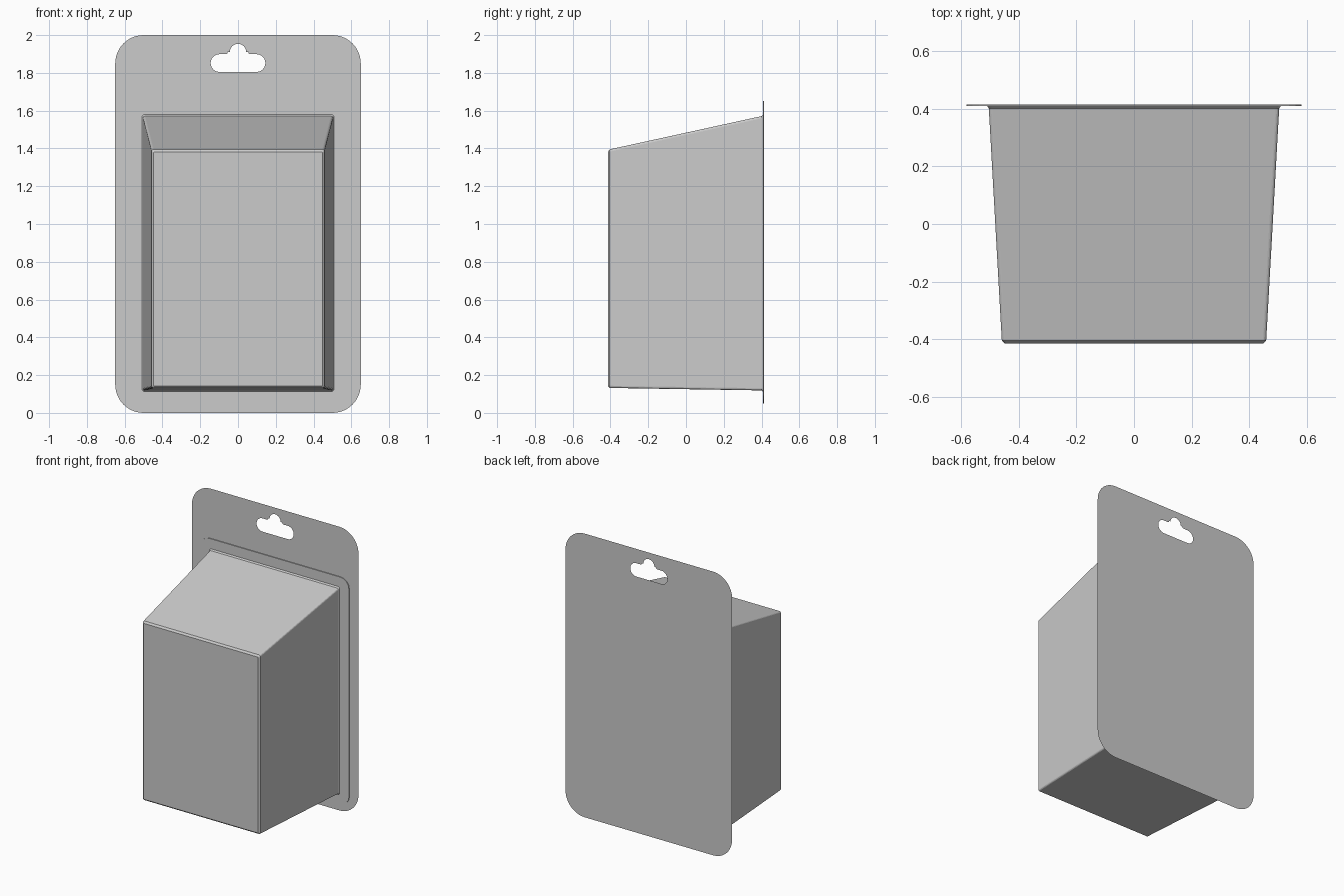
import bpy
import bmesh
from math import pi, cos, sin

old = bpy.data.objects.get("Cube")
if old:
    bpy.data.objects.remove(old, do_unlink=True)

grey = bpy.data.materials.new("neutral_grey")
grey.use_nodes = True
colour = (0.6, 0.6, 0.6, 1)
grey.diffuse_color = colour
grey.node_tree.nodes["Principled BSDF"].inputs["Base Color"].default_value = colour

BACK = 0.414


def arc(cx, cz, r, start, end, steps):
    """Points on an arc in the x-z plane, angles in half turns."""
    angles = [pi * (start + (end - start) * i / steps) for i in range(steps + 1)]
    return [(cx + r * cos(a), cz + r * sin(a)) for a in angles]


def rounded_rect(half, z0, z1, r, steps):
    """Counter-clockwise rectangle with rounded corners."""
    x = half - r
    corners = [(x, z0 + r, -0.5), (x, z1 - r, 0), (-x, z1 - r, 0.5), (-x, z0 + r, 1)]
    return [p for cx, cz, a in corners for p in arc(cx, cz, r, a, a + 0.5, steps)]


def add_ring(bm, outline, y):
    return [bm.verts.new((x, y, z)) for x, z in outline]


def finish(bm, name):
    mesh = bpy.data.meshes.new(name)
    bm.to_mesh(mesh)
    bm.free()
    mesh.materials.append(grey)
    obj = bpy.data.objects.new(name, mesh)
    bpy.context.collection.objects.link(obj)
    return obj


# Flat backing card with a hanging hole
slot_r, bump_r, slot_z, bump_z = 0.047, 0.054, 1.852, 1.9
hole = (arc(0.098, slot_z, slot_r, -0.5, 0.5, 12)
        + arc(bump_r + 0.012, slot_z + slot_r + 0.012, 0.012, 1.5, 1, 4)
        + arc(0, bump_z + 0.011, bump_r - 0.011, 0, 1, 16)
        + arc(-bump_r - 0.012, slot_z + slot_r + 0.012, 0.012, 0, -0.5, 4)
        + arc(-0.098, slot_z, slot_r, 0.5, 1.5, 12))
# The bump is a half circle sitting on the slot
hole = [(x, z) for x, z in hole]
bm = bmesh.new()
edges = []
for outline in (rounded_rect(0.65, 0, 2, 0.15, 12), hole):
    ring = add_ring(bm, outline, BACK)
    edges += [bm.edges.new((a, b)) for a, b in zip(ring, ring[1:] + ring[:1])]
bmesh.ops.triangle_fill(bm, use_beauty=True, edges=edges, normal=(0, -1, 0))
finish(bm, "backing_card")

# Formed tray: flange, small step at the root, tapered walls, chamfered front
sections = [
    (BACK, 0.58, 0.05, 1.65, 0.07),
    (0.408, 0.58, 0.05, 1.65, 0.07),
    (0.408, 0.508, 0.113, 1.58, 0.014),
    (0.4, 0.503, 0.119, 1.571, 0.012),
    (-0.404, 0.458, 0.132, 1.395, 0.012),
    (-0.414, 0.447, 0.142, 1.382, 0.006),
]
bm = bmesh.new()
rings = [add_ring(bm, rounded_rect(half, z0, z1, r, 4), y)
         for y, half, z0, z1, r in sections]
for back, front in zip(rings, rings[1:]):
    for i in range(len(back)):
        bm.faces.new((back[i - 1], back[i], front[i], front[i - 1]))
bm.faces.new(rings[-1])
bmesh.ops.recalc_face_normals(bm, faces=bm.faces)
if rings[-1][0].link_faces[-1].normal.y > 0:
    bmesh.ops.reverse_faces(bm, faces=bm.faces)
finish(bm, "blister_tray")
